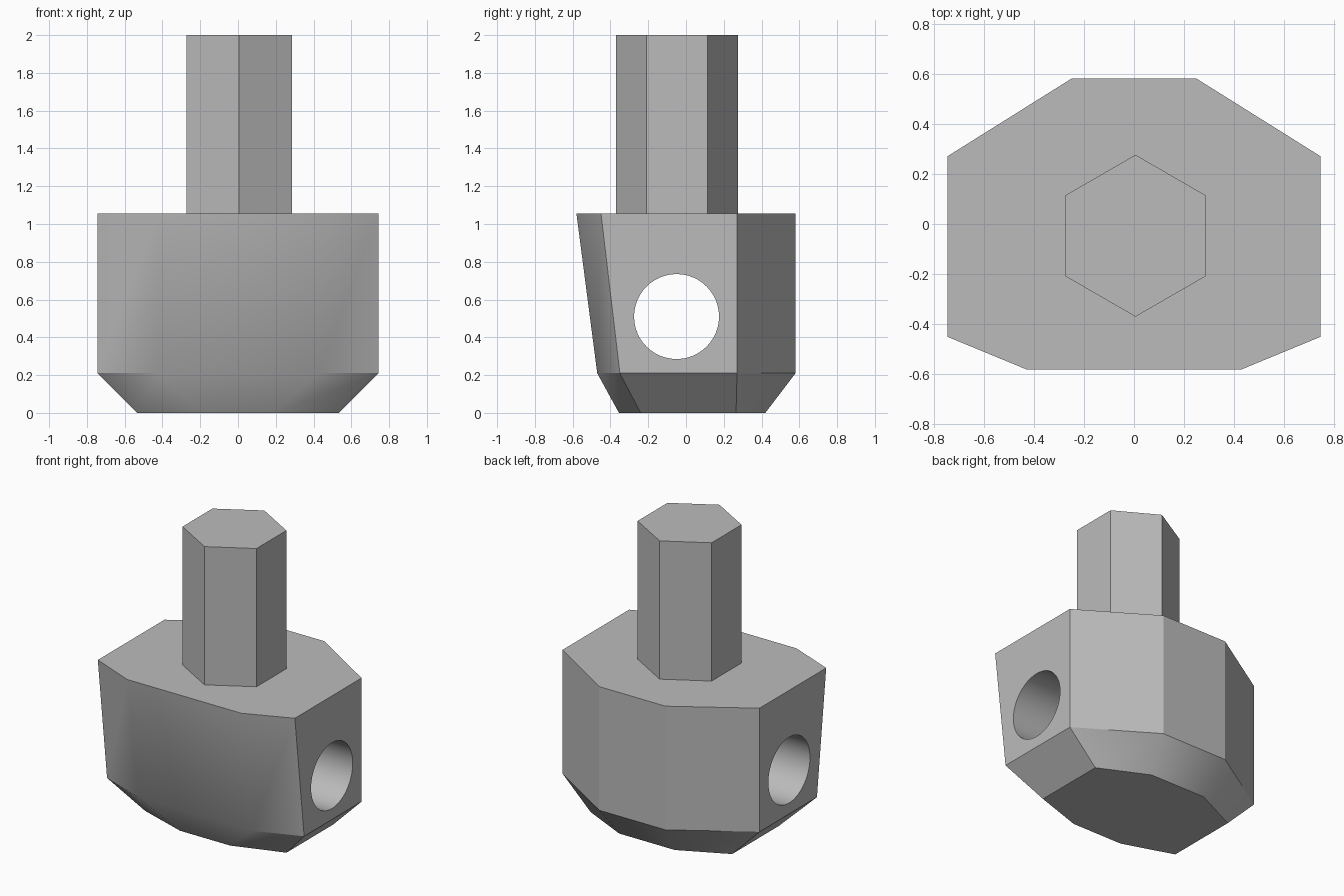
import bpy, bmesh, math
from mathutils import Matrix

cube = bpy.data.objects.get("Cube")
if cube:
    bpy.data.objects.remove(cube, do_unlink=True)

grey = bpy.data.materials.new("plain grey")
grey.use_nodes = True
grey.diffuse_color = (0.5, 0.5, 0.5, 1)
grey.node_tree.nodes["Principled BSDF"].inputs["Base Color"].default_value = (0.5, 0.5, 0.5, 1)


def add_object(name, bm):
    bmesh.ops.recalc_face_normals(bm, faces=bm.faces)
    mesh = bpy.data.meshes.new(name)
    bm.to_mesh(mesh)
    bm.free()
    obj = bpy.data.objects.new(name, mesh)
    bpy.context.collection.objects.link(obj)
    mesh.materials.append(grey)
    return obj


def cylinder(name, sides, radius, depth, matrix):
    bm = bmesh.new()
    bmesh.ops.create_cone(bm, cap_ends=True, segments=sides, radius1=radius,
                          radius2=radius, depth=depth, matrix=matrix)
    return add_object(name, bm)


def ring(bm, half, z):
    # Mirror the right-hand half outline to close the octagon
    pts = half + [(-x, y) for x, y in reversed(half)]
    return [bm.verts.new((x, y, z)) for x, y in pts]


# Body: octagonal outline with sloping front and chamfered foot
bm = bmesh.new()
rings = [
    ring(bm, [(0.19, -0.355), (0.535, -0.24), (0.535, 0.265), (0.21, 0.42)], 0),
    ring(bm, [(0.43, -0.47), (0.745, -0.35), (0.745, 0.27), (0.25, 0.58)], 0.21),
    ring(bm, [(0.43, -0.58), (0.745, -0.45), (0.745, 0.27), (0.25, 0.58)], 1.055),
]
bm.faces.new(rings[0])
bm.faces.new(rings[-1])
for low, high in zip(rings, rings[1:]):
    for i in range(len(low)):
        j = (i + 1) % len(low)
        bm.faces.new((low[i], low[j], high[j], high[i]))
body = add_object("body", bm)

# Round cross hole through the sides
cutter = cylinder("hole_cutter", 48, 0.225, 3,
                  Matrix.Translation((0, -0.05, 0.51)) @ Matrix.Rotation(math.pi / 2, 4, 'Y'))
cutter.hide_render = True
cut = body.modifiers.new("cross_hole", 'BOOLEAN')
cut.operation = 'DIFFERENCE'
cut.solver = 'EXACT'
cut.object = cutter
bpy.ops.object.select_all(action='DESELECT')
bpy.context.view_layer.objects.active = body
body.select_set(True)
bpy.ops.object.modifier_apply(modifier=cut.name)
bpy.data.objects.remove(cutter, do_unlink=True)
bpy.ops.object.shade_smooth_by_angle(angle=math.radians(30))

# Hexagonal shaft on top, with a corner facing the front
cylinder("hex_shaft", 6, 0.323, 0.96, Matrix.Translation((0.006, -0.047, 1.52)))
